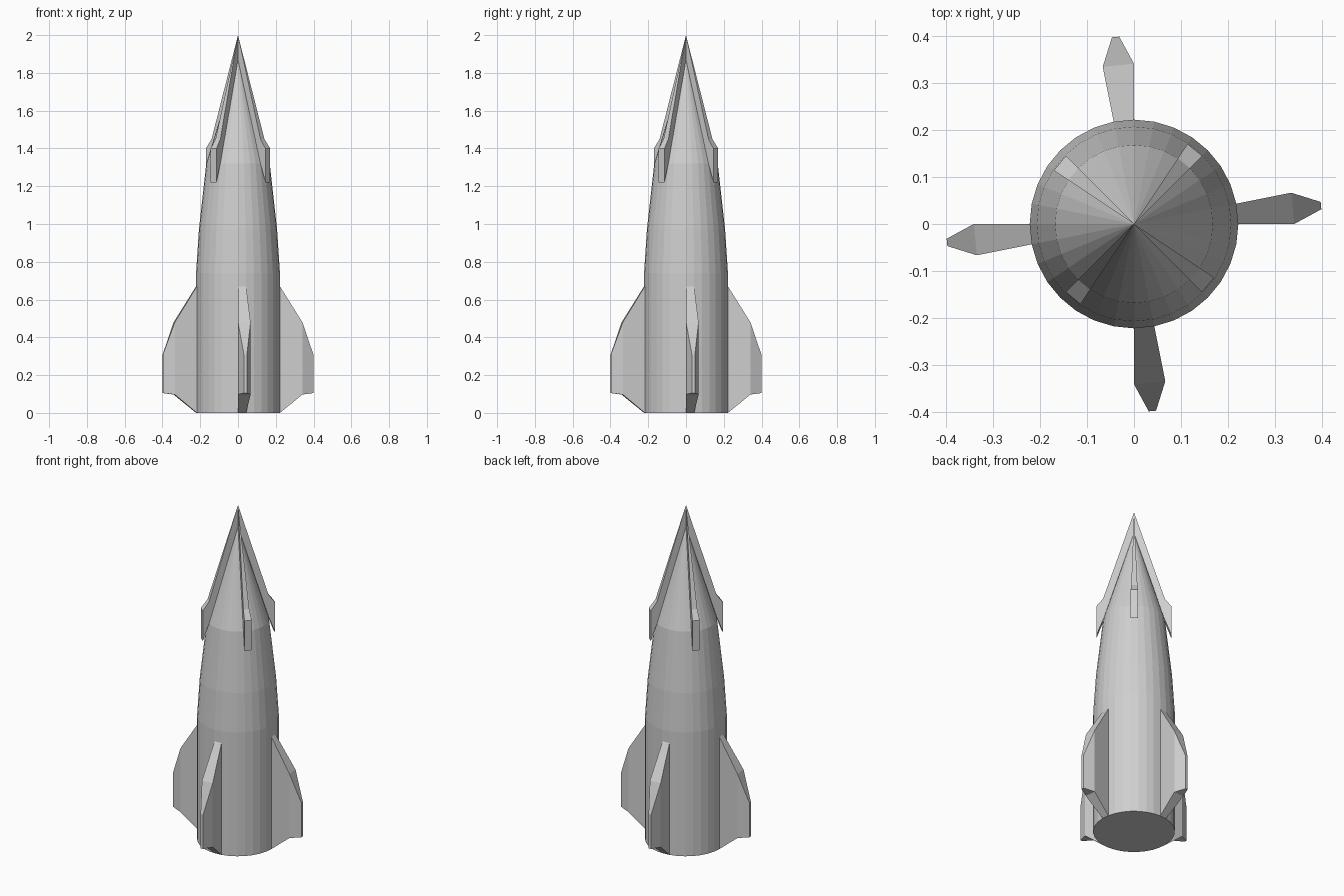
import bpy
import bmesh
from math import cos, sin, pi
from mathutils import Matrix

SIDES = 32
STEP = 2 * pi / SIDES

cube = bpy.data.objects.get("Cube")
if cube:
    bpy.data.objects.remove(cube, do_unlink=True)

grey = bpy.data.materials.new("light_grey")
grey.use_nodes = True
colour = (0.62, 0.62, 0.62, 1)
grey.diffuse_color = colour
grey.node_tree.nodes["Principled BSDF"].inputs["Base Color"].default_value = colour


def finish(name, bm):
    bmesh.ops.remove_doubles(bm, verts=bm.verts, dist=0.0005)
    bmesh.ops.recalc_face_normals(bm, faces=bm.faces)
    mesh = bpy.data.meshes.new(name)
    bm.to_mesh(mesh)
    bm.free()
    mesh.materials.append(grey)
    obj = bpy.data.objects.new(name, mesh)
    bpy.context.collection.objects.link(obj)
    return obj


def lathe(name, profile):
    """Revolve (radius, height) points about the z axis."""
    bm = bmesh.new()
    verts = [bm.verts.new((r, 0, z)) for r, z in profile]
    edges = [bm.edges.new(pair) for pair in zip(verts, verts[1:])]
    bmesh.ops.spin(bm, geom=verts + edges, cent=(0, 0, 0), axis=(0, 0, 1),
                   angle=2 * pi, steps=SIDES)
    return finish(name, bm)


def fin(name, stations, angle):
    """Loft (radius, low z, high z, spread) sections across one body facet."""
    bm = bmesh.new()
    rings = []
    for r, low, high, spread in stations:
        a, b = [angle + STEP * (0.5 + s * spread / 2) for s in (-1, 1)]
        rings.append([bm.verts.new((r * cos(t), r * sin(t), z))
                      for t, z in ((a, low), (b, low), (b, high), (a, high))])
    for inner, outer in zip(rings, rings[1:]):
        for i in range(4):
            j = (i + 1) % 4
            bm.faces.new((inner[i], inner[j], outer[j], outer[i]))
    bm.faces.new(rings[-1])
    return finish(name, bm)


# Faceted hull with pointed nose
lathe("hull", [(0, 0), (0.222, 0), (0.222, 0.74), (0.207, 0.97),
               (0.168, 1.32), (0, 1.87)])

# Swept tail fins with pinched tips, and wedge fins meeting above the nose
tail = [(0.222, 0, 0.67, 1), (0.341, 0.097, 0.48, 1), (0.4, 0.105, 0.31, 0.2)]
nose = [(0, 1.87, 2, 1), (0.168, 1.32, 1.45, 1), (0.205, 1.22, 1.4, 1)]
for k, side in enumerate(("left", "back", "right", "front")):
    fin("tail_fin_" + side, tail, k * pi / 2)
for k, side in enumerate(("back_left", "back_right", "front_right", "front_left")):
    fin("nose_fin_" + side, nose, pi / 4 + k * pi / 2)
